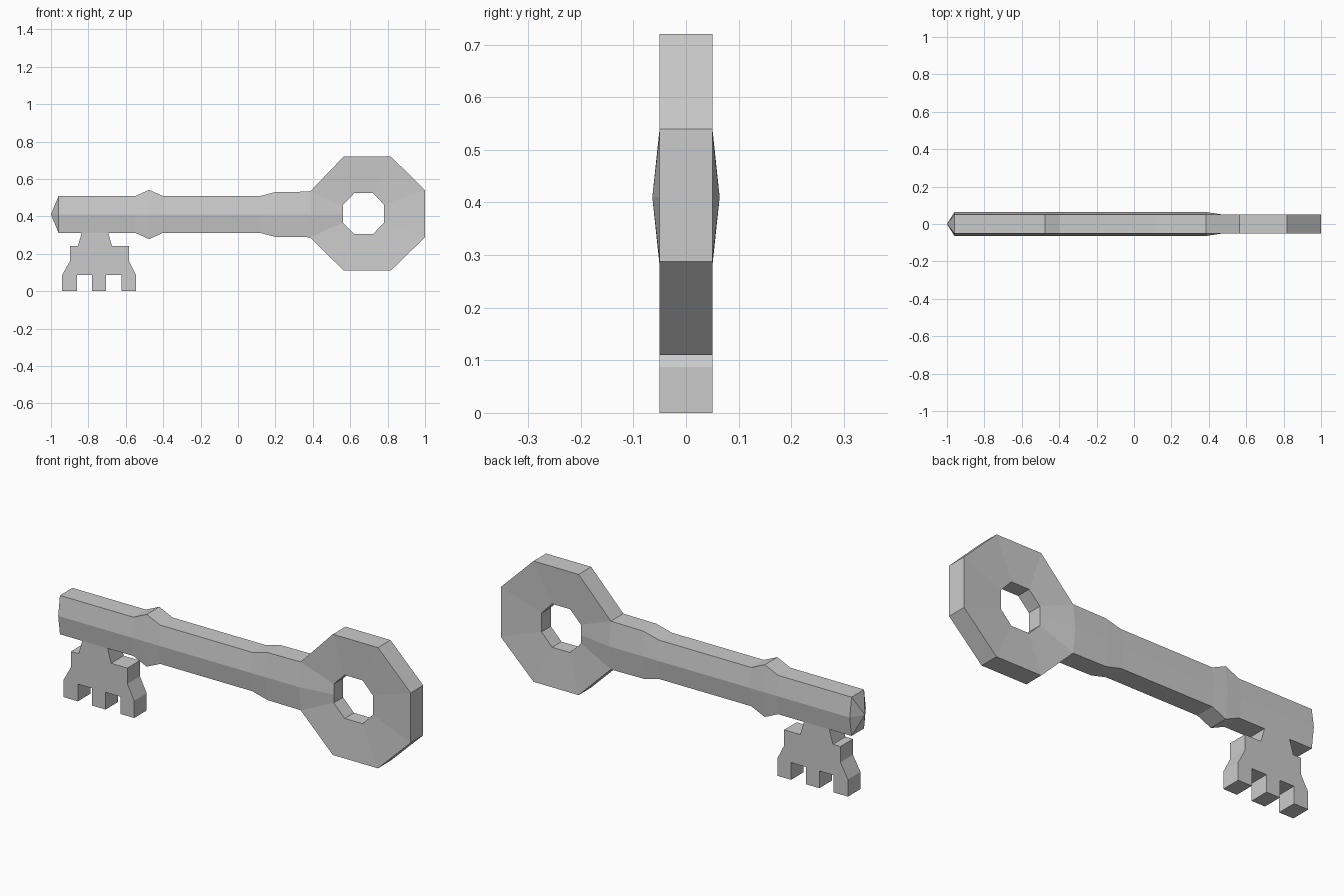
import bpy, bmesh

if "Cube" in bpy.data.objects:
    bpy.data.objects.remove(bpy.data.objects["Cube"])


def finish(bm, name):
    bmesh.ops.remove_doubles(bm, verts=bm.verts, dist=0.0005)
    bmesh.ops.recalc_face_normals(bm, faces=bm.faces)
    mesh = bpy.data.meshes.new(name)
    bm.to_mesh(mesh)
    bm.free()
    obj = bpy.data.objects.new(name, mesh)
    bpy.context.collection.objects.link(obj)
    return obj


def bridge(bm, a, b, skip=()):
    n = len(a)
    for i in range(n):
        if i not in skip:
            j = (i + 1) % n
            bm.faces.new((a[i], a[j], b[j], b[i]))


EDGE, RIDGE, INNER = 0.05, 0.064, 0.037   # half thicknesses
MID = 0.41                                # shaft axis height

# Shaft: six-sided sections (x, half height), closed by a point at the tip
bm = bmesh.new()
stations = [(-0.96, 0.098), (-0.55, 0.098), (-0.475, 0.132), (-0.4, 0.098),
            (0.115, 0.098), (0.2, 0.12), (0.385, 0.122)]
section = [(-EDGE, 1), (EDGE, 1), (RIDGE, 0), (EDGE, -1), (-EDGE, -1), (-RIDGE, 0)]
loops = [[bm.verts.new((x, y, MID + h * s)) for y, s in section] for x, h in stations]
for a, b in zip(loops, loops[1:]):
    bridge(bm, a, b)
tip = bm.verts.new((-1, 0, MID))
for i in range(6):
    bm.faces.new((tip, loops[0][i], loops[0][(i + 1) % 6]))

# Bow: octagonal ring, thinner at the hole, sharing the last shaft section
outer = [(0.385, MID), (0.385, MID + 0.122), (0.565, 0.72), (0.817, 0.72), (1.0, 0.54),
         (1.0, 0.288), (0.817, 0.11), (0.565, 0.11), (0.385, MID - 0.122)]
inner = [(0.561, MID), (0.561, 0.462), (0.622, 0.524), (0.722, 0.524), (0.781, 0.462),
         (0.781, 0.367), (0.722, 0.305), (0.622, 0.305), (0.561, 0.367)]
rings = {}
for side in (-1, 1):
    out = [bm.verts.new((x, side * (RIDGE if i == 0 else EDGE), z))
           for i, (x, z) in enumerate(outer)]
    hole = [bm.verts.new((x, side * INNER, z)) for x, z in inner]
    bridge(bm, out, hole)
    rings[side] = (out, hole)
bridge(bm, rings[-1][0], rings[1][0], skip=(0, 8))   # open where the shaft enters
bridge(bm, rings[-1][1], rings[1][1])
finish(bm, "shaft_and_bow")

# Bit: notched plate below the shaft
profile = [(-0.834, 0.316), (-0.856, 0.242), (-0.898, 0.242), (-0.898, 0.162),
           (-0.94, 0.087), (-0.94, 0), (-0.86, 0), (-0.86, 0.087),
           (-0.78, 0.087), (-0.78, 0), (-0.705, 0), (-0.705, 0.087),
           (-0.622, 0.087), (-0.622, 0), (-0.545, 0), (-0.545, 0.087),
           (-0.583, 0.162), (-0.583, 0.242), (-0.674, 0.242), (-0.695, 0.316)]
bm = bmesh.new()
front = bm.faces.new([bm.verts.new((x, -EDGE, z)) for x, z in profile])
back = bmesh.ops.extrude_face_region(bm, geom=[front], use_keep_orig=True)["geom"]
bmesh.ops.translate(bm, vec=(0, 2 * EDGE, 0),
                    verts=[v for v in back if isinstance(v, bmesh.types.BMVert)])
finish(bm, "bit")
